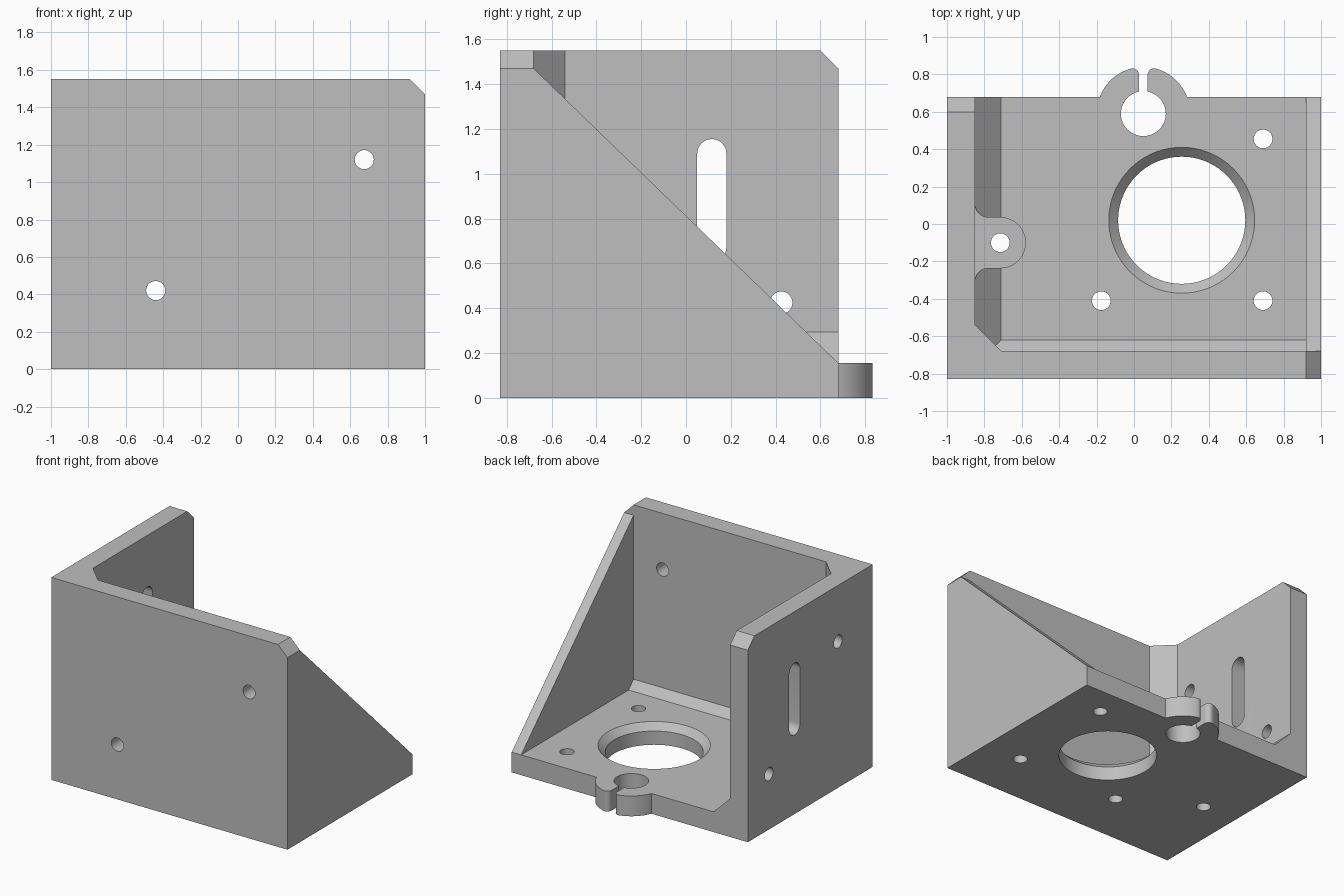
import bpy, bmesh
from math import cos, sin, radians, atan2, sqrt, degrees

cube = bpy.data.objects.get("Cube")
if cube:
    bpy.data.objects.remove(cube, do_unlink=True)

grey = bpy.data.materials.new("plain_grey")
grey.use_nodes = True
grey.diffuse_color = (0.52, 0.52, 0.52, 1)
grey.node_tree.nodes["Principled BSDF"].inputs["Base Color"].default_value = grey.diffuse_color

# Main dimensions
FRONT, BACK = -0.83, 0.68
WALL_Y, WALL_X = -0.68, -0.85     # inner faces of front and side wall
FLOOR, TOP = 0.155, 1.55
CUT = 0.08                        # corner chamfer
RIB_X = 1 - CUT


def prism(name, axis, profile, lo, hi):
    """Extrude a 2D profile along an axis from lo to hi."""
    place = {"x": lambda a, b, t: (t, a, b),
             "y": lambda a, b, t: (a, t, b),
             "z": lambda a, b, t: (a, b, t)}[axis]
    bm = bmesh.new()
    ends = [[bm.verts.new(place(a, b, t)) for a, b in profile] for t in (lo, hi)]
    for ring in ends:
        bm.faces.new(ring)
    n = len(profile)
    for i in range(n):
        j = (i + 1) % n
        bm.faces.new((ends[0][i], ends[0][j], ends[1][j], ends[1][i]))
    bmesh.ops.recalc_face_normals(bm, faces=bm.faces)
    mesh = bpy.data.meshes.new(name)
    bm.to_mesh(mesh)
    bm.free()
    mesh.materials.append(grey)
    obj = bpy.data.objects.new(name, mesh)
    bpy.context.collection.objects.link(obj)
    return obj


def rect(a0, a1, b0, b1):
    return [(a0, b0), (a1, b0), (a1, b1), (a0, b1)]


def arc(ca, cb, r, start, end, steps):
    angles = [radians(start + (end - start) * i / steps) for i in range(steps + 1)]
    return [(ca + r * cos(t), cb + r * sin(t)) for t in angles]


def circle(ca, cb, r, steps=40):
    return arc(ca, cb, r, 0, 360, steps)[:-1]


def wedge(a, b, w, h):
    """Inside-corner fillet profile, with its back buried in the walls."""
    d = 0.05
    return [(a - d, b - d), (a + w, b - d), (a + w, b), (a, b + h), (a - d, b + h)]


# Plates and gusset
bracket = prism("mounting_bracket", "z", rect(-1, 1, FRONT, BACK), 0, FLOOR)
parts = [
    prism("front_wall", "y", [(-1, 0), (1, 0), (1, TOP - CUT), (RIB_X, TOP), (-1, TOP)],
          FRONT, WALL_Y),
    prism("side_wall", "x", [(FRONT, 0), (BACK, 0), (BACK, TOP - CUT),
                             (BACK - CUT, TOP), (FRONT, TOP)], -1, WALL_X),
    prism("gusset", "x", [(FRONT, 0), (BACK, 0), (BACK, FLOOR),
                          (WALL_Y, TOP - CUT), (FRONT, TOP - CUT)], RIB_X, 1),
    # Sloped fillets along the inside corners
    prism("side_fillet", "y", wedge(WALL_X, FLOOR, 0.14, 0.14), -0.75, BACK),
    prism("front_fillet", "x", wedge(WALL_Y, FLOOR, 0.06, 0.06), -0.9, 0.95),
    prism("corner_fillet", "z", wedge(WALL_X, WALL_Y, 0.14, 0.14), 0.1, TOP),
]

# Screw boss flaring into the side wall
BX, BY, BR, FR = -0.715, -0.1, 0.137, 0.07
flare = arc(WALL_X + FR, BR + FR, FR, 270, 180, 8)
boss = [(-0.9, -BR - FR)] + [(x, -y) for x, y in reversed(flare)]
boss += arc(BX, 0, BR, -90, 90, 24) + flare + [(-0.9, BR + FR)]
parts.append(prism("screw_boss", "z", [(x, y + BY) for x, y in boss], 0.1, 0.3))

# Split ring clip with rounded tips on the back edge
CX, CY, CR, GAP, TIP = 0.05, 0.59, 0.25, 0.023, 0.035
tip_x = GAP + TIP
tip_y = sqrt((CR - TIP) ** 2 - tip_x ** 2)
touch = degrees(atan2(tip_y, tip_x))
half = [(CR, -0.1)] + arc(0, 0, CR, 0, touch, 20)
half += arc(tip_x, tip_y, TIP, touch, 180, 8)[1:] + [(GAP, 0)]
outline = half + [(-x, y) for x, y in reversed(half)]
parts.append(prism("split_clip", "z", [(CX + x, CY + y) for x, y in outline], 0, FLOOR))

# Cutters: clip bore and slit, big bore, screw holes, wall slot
cutters = [
    prism("clip_bore", "z", circle(CX, CY, 0.12, 48), -0.1, 0.5),
    prism("clip_slit", "z", rect(CX - GAP, CX + GAP, CY, 0.75), -0.1, 0.5),
    prism("main_bore", "z", circle(0.255, 0.02, 0.34, 72), -0.1, 0.5),
    prism("wall_slot", "x", arc(0.115, 1.09, 0.065, 0, 180, 16)
          + arc(0.115, 0.67, 0.065, 180, 360, 16), -1.1, -0.7),
]
for x, y in ((0.69, 0.455), (0.69, -0.41), (-0.175, -0.41), (BX, BY)):
    cutters.append(prism("floor_hole", "z", circle(x, y, 0.05), -0.1, 0.5))
for x, z in ((0.675, 1.12), (-0.44, 0.42)):
    cutters.append(prism("front_hole", "y", circle(x, z, 0.051), -1, -0.5))
for y, z in ((-0.41, 1.12), (0.425, 0.425)):
    cutters.append(prism("side_hole", "x", circle(y, z, 0.05), -1.1, -0.7))

# Countersink: a prism whose upper ring is widened
sink = prism("countersink", "z", circle(0, 0, 0.33, 72), 0.095, 0.165)
for v in sink.data.vertices:
    scale = 0.4 / 0.33 if v.co.z > 0.13 else 1
    v.co.x = v.co.x * scale + 0.255
    v.co.y = v.co.y * scale + 0.02
cutters.append(sink)

# Join the parts, then cut the openings
for operation, group in (("UNION", parts), ("DIFFERENCE", cutters)):
    for tool in group:
        mod = bracket.modifiers.new(tool.name, "BOOLEAN")
        mod.operation, mod.object, mod.solver = operation, tool, "EXACT"
        tool.hide_render = True
bpy.context.view_layer.update()
graph = bpy.context.evaluated_depsgraph_get()
result = bpy.data.meshes.new_from_object(bracket.evaluated_get(graph))
bracket.modifiers.clear()
bracket.data = result
for tool in parts + cutters:
    bpy.data.objects.remove(tool, do_unlink=True)

# Clean up and shade
bm = bmesh.new()
bm.from_mesh(result)
bmesh.ops.remove_doubles(bm, verts=bm.verts, dist=0.0002)
bmesh.ops.dissolve_limit(bm, angle_limit=radians(0.5), verts=bm.verts, edges=bm.edges)
bm.to_mesh(result)
bm.free()
result.materials.clear()
result.materials.append(grey)
for face in result.polygons:
    face.material_index = 0
bpy.ops.object.select_all(action="DESELECT")
bracket.select_set(True)
bpy.context.view_layer.objects.active = bracket
bpy.ops.object.shade_smooth_by_angle(angle=radians(30))
